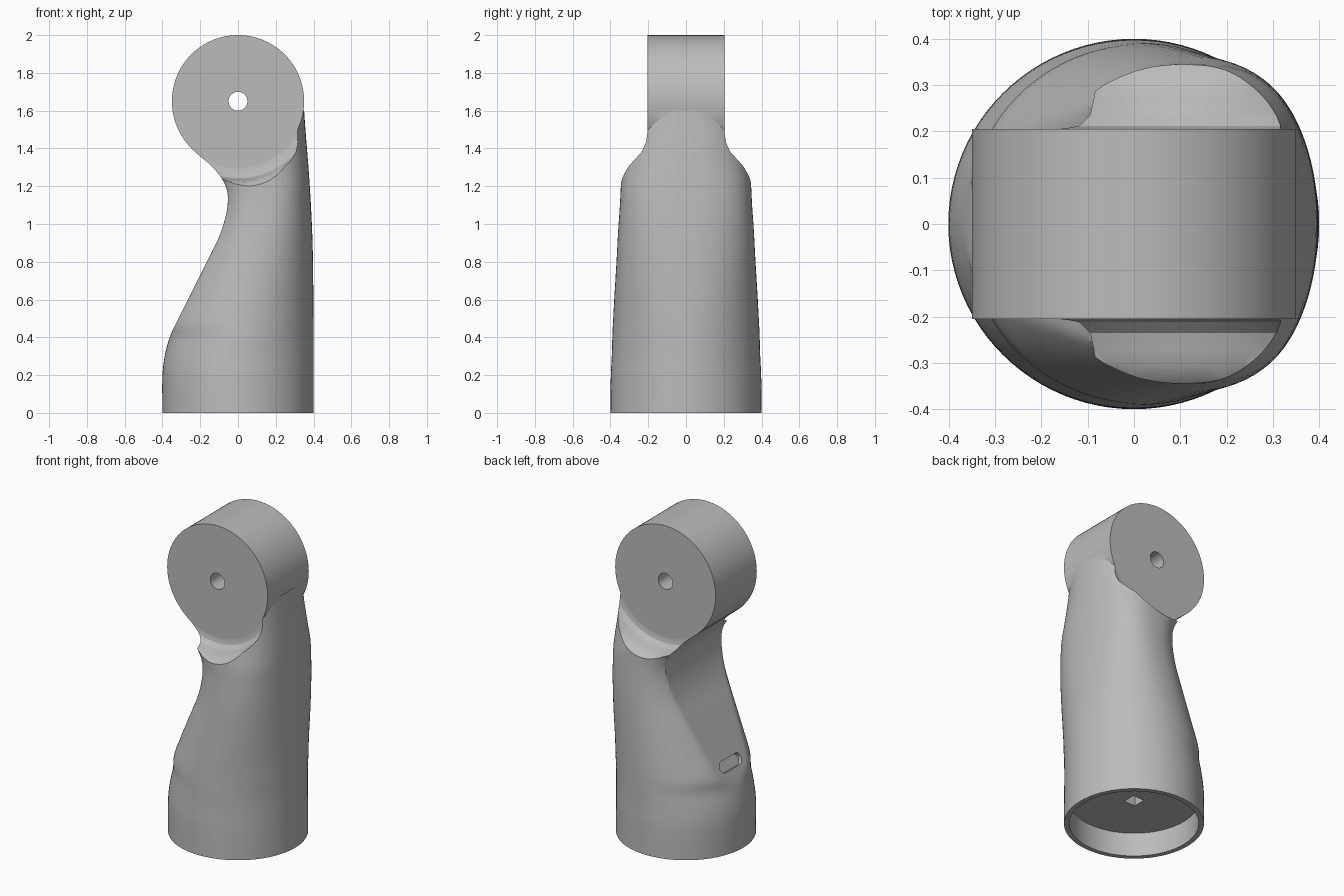
import bpy, bmesh, math
from mathutils import Matrix, Vector

if "Cube" in bpy.data.objects:
    bpy.data.objects.remove(bpy.data.objects["Cube"], do_unlink=True)

grey = bpy.data.materials.new("plain grey")
grey.use_nodes = True
COLOUR = (0.5, 0.5, 0.5, 1)
grey.diffuse_color = COLOUR
grey.node_tree.nodes["Principled BSDF"].inputs["Base Color"].default_value = COLOUR

HEAD_Z, HEAD_R, HEAD_HALF = 1.65, 0.35, 0.205


def make_object(name, bm):
    bmesh.ops.recalc_face_normals(bm, faces=bm.faces)
    mesh = bpy.data.meshes.new(name)
    bm.to_mesh(mesh)
    bm.free()
    mesh.materials.append(grey)
    obj = bpy.data.objects.new(name, mesh)
    bpy.context.collection.objects.link(obj)
    return obj


def loft(name, rings):
    """Skin a list of closed rings and cap both ends."""
    bm = bmesh.new()
    rows = [[bm.verts.new(p) for p in ring] for ring in rings]
    count = len(rows[0])
    for low, high in zip(rows, rows[1:]):
        for i in range(count):
            j = (i + 1) % count
            bm.faces.new((low[i], low[j], high[j], high[i]))
    bm.faces.new(rows[0])
    bm.faces.new(rows[-1])
    return make_object(name, bm)


def lathe_y(name, profile, sides=96):
    """Revolve (y, radius) points about the head axis."""
    turns = [math.tau * i / sides for i in range(sides)]
    return loft(name, [[(r * math.cos(t), y, HEAD_Z + r * math.sin(t)) for t in turns]
                       for y, r in profile])


def combine(target, tool, operation):
    mod = target.modifiers.new(operation.lower(), "BOOLEAN")
    mod.operation, mod.solver, mod.object = operation, "EXACT", tool
    bpy.context.view_layer.objects.active = target
    bpy.ops.object.modifier_apply(modifier=mod.name)
    bpy.data.objects.remove(tool, do_unlink=True)


def smooth_at(table, z, column):
    """Cubic interpolation of one table column at height z."""
    k = 0
    while k < len(table) - 2 and z > table[k + 1][0]:
        k += 1

    def slope(i):
        a, b = table[max(i - 1, 0)], table[min(i + 1, len(table) - 1)]
        return (b[column] - a[column]) / (b[0] - a[0])
    z0, z1 = table[k][0], table[k + 1][0]
    h = z1 - z0
    t = (z - z0) / h
    v0, v1 = table[k][column], table[k + 1][column]
    return ((1 + 2 * t) * (1 - t) ** 2 * v0 + t * (1 - t) ** 2 * h * slope(k)
            + t * t * (3 - 2 * t) * v1 + t * t * (t - 1) * h * slope(k + 1))


# Limb outline: height, left edge, right edge, half depth, facet cut, squareness
OUTLINE = [
    (0, -.4, .4, .4, 0, 2), (.2, -.4, .4, .398, 0, 2),
    (.3, -.388, .4, .393, 0, 2), (.4, -.362, .4, .39, .003, 2),
    (.47, -.33, .4, .387, .028, 2.05), (.6, -.265, .399, .38, .04, 2.1),
    (.8, -.165, .397, .368, .05, 2.25), (.95, -.093, .393, .36, .06, 2.35),
    (1.1, -.055, .386, .35, .07, 2.5), (1.2, -.065, .38, .345, .08, 2.6),
    (1.3, -.133, .373, .34, .1, 2.6), (1.4, -.247, .365, .34, .1, 2.6),
    (1.5, -.316, .357, .34, .1, 2.6), (1.6, -.345, .35, .34, .1, 2.6)]


def limb_ring(z, sides=96):
    left, right, depth, cut, power = (smooth_at(OUTLINE, z, c) for c in range(1, 6))
    cut = max(cut, 0)
    middle, half = (left - cut + right) / 2, (right - left + cut) / 2
    ring = []
    for i in range(sides):
        t = math.tau * i / sides
        c, s = math.cos(t), math.sin(t)
        x = middle + half * math.copysign(abs(c) ** (2 / power), c)
        y = depth * math.copysign(abs(s) ** (2 / power), s)
        ring.append((max(x, left), y, z))
    return ring


# Limb with the flat sloping facet
STEPS = 64
limb = loft("limb", [limb_ring(1.6 * i / STEPS) for i in range(STEPS + 1)])

# Scoops that thin the top of the limb on both sides
SCOOP = [(HEAD_HALF, .36), (.212, .385), (.235, .408), (.27, .418),
         (.305, .425), (.335, .445), (.36, .47), (.5, .5)]
for side in (-1, 1):
    combine(limb, lathe_y("scoop_cutter", [(side * y, r) for y, r in SCOOP]), "DIFFERENCE")

# Round joint head with its axle hole
head = lathe_y("head", [(-HEAD_HALF, HEAD_R), (HEAD_HALF, HEAD_R)])
combine(limb, head, "UNION")
combine(limb, lathe_y("axle_cutter", [(-.5, .05), (.5, .05)], 32), "DIFFERENCE")

# Open socket in the base and the square hole in its ceiling
bm = bmesh.new()
bmesh.ops.create_cone(bm, cap_ends=True, segments=96, radius1=.37, radius2=.37,
                      depth=.3)
combine(limb, make_object("socket_cutter", bm), "DIFFERENCE")
bm = bmesh.new()
bmesh.ops.create_cube(bm, size=1, matrix=Matrix.Translation((0, 0, .2))
                      @ Matrix.Diagonal((.08, .08, .24, 1)))
combine(limb, make_object("square_hole_cutter", bm), "DIFFERENCE")

# Rounded slot recessed into the facet
centre = Vector((smooth_at(OUTLINE, .51, 1), 0, .51))
up = Vector((.48, 0, .88)).normalized()
out = Vector((-up.z, 0, up.x))
slot = []
for depth in (-.025, .06):
    ring = []
    for i in range(32):
        t = math.tau * (i + .5) / 32
        across = .035 * math.cos(t) + math.copysign(.07, math.cos(t))
        ring.append(centre + out * depth + Vector((0, across, 0))
                    + up * (.035 * math.sin(t)))
    slot.append(ring)
combine(limb, loft("slot_cutter", slot), "DIFFERENCE")

# Smooth shading with crisp edges
bpy.ops.object.select_all(action="DESELECT")
limb.select_set(True)
bpy.context.view_layer.objects.active = limb
bpy.ops.object.shade_smooth_by_angle(angle=math.radians(25))
